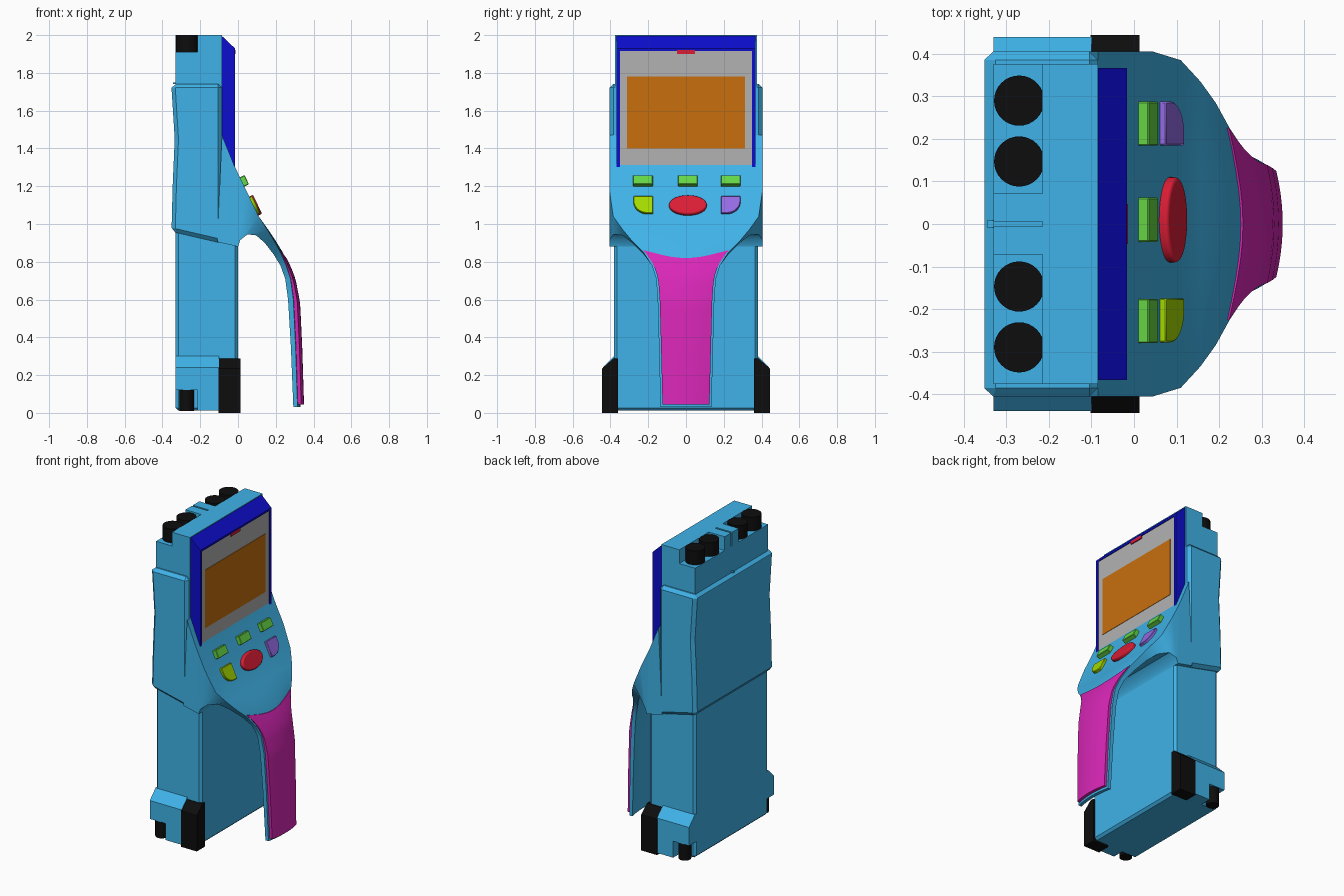
import bpy, bmesh, math
from mathutils import Vector

if "Cube" in bpy.data.objects:
    bpy.data.objects.remove(bpy.data.objects["Cube"])


def mat(name, r, g, b):
    m = bpy.data.materials.new(name)
    m.diffuse_color = (r, g, b, 1)
    m.use_nodes = True
    m.node_tree.nodes["Principled BSDF"].inputs["Base Color"].default_value = m.diffuse_color
    return m


SKY = mat("sky_blue", .05, .45, .81)
NAVY = mat("navy", .004, .004, .62)
BLACK = mat("black", .004, .004, .004)
GREY = mat("grey", .45, .45, .45)
ORANGE = mat("orange", .58, .16, .004)
MAGENTA = mat("magenta", .7, .02, .48)
GREEN = mat("green", .13, .68, .06)
LIME = mat("lime", .38, .7, .0)
PURPLE = mat("purple", .3, .15, .78)
RED = mat("red", .7, .012, .035)


def finish(bm, name, m, bevel=0, seg=1, smooth=False):
    bmesh.ops.recalc_face_normals(bm, faces=bm.faces)
    me = bpy.data.meshes.new(name)
    bm.to_mesh(me)
    bm.free()
    ob = bpy.data.objects.new(name, me)
    bpy.context.collection.objects.link(ob)
    me.materials.append(m)
    if bevel:
        b = ob.modifiers.new("bevel", 'BEVEL')
        b.width, b.segments, b.limit_method = bevel, seg, 'ANGLE'
    if smooth:
        bpy.ops.object.select_all(action='DESELECT')
        ob.select_set(True)
        bpy.context.view_layer.objects.active = ob
        bpy.ops.object.shade_smooth_by_angle(angle=math.radians(35))
    return ob


def prism(name, m, pts, a, b, place, **kw):
    """Extrude a 2D outline from a to b; place(u, v, w) maps it into space."""
    bm = bmesh.new()
    r = [[bm.verts.new(place(u, v, w)) for u, v in pts] for w in (a, b)]
    n = len(pts)
    for i in range(n):
        bm.faces.new((r[0][i], r[0][(i + 1) % n], r[1][(i + 1) % n], r[1][i]))
    bm.faces.new(r[0])
    bm.faces.new(r[1])
    return finish(bm, name, m, **kw)


def side(u, v, w):       # outline in x-z, extruded along y
    return (u, w, v)


def front(u, v, w):      # outline in y-z, extruded along x
    return (w, u, v)


def box(name, m, x, y, z, **kw):
    return prism(name, m, [(x[0], z[0]), (x[1], z[0]), (x[1], z[1]), (x[0], z[1])],
                 y[0], y[1], side, **kw)


def peg(name, x, y, r, z0, z1):
    c = [(x + r * math.cos(i * math.tau / 32), y + r * math.sin(i * math.tau / 32)) for i in range(32)]
    prism(name, BLACK, c, z0, z1, lambda u, v, w: (u, v, w), smooth=True)


# Main case: lower battery block, waisted middle shell, stepped top
box("lower_body", SKY, (-.33, 0), (-.38, .38), (.012, .97), bevel=.015)
prism("middle_shell", SKY, [(-.352, .96), (-.346, 1.2), (-.335, 1.45), (-.352, 1.72), (-.345, 1.742),
      (-.085, 1.742), (-.085, .898)], -.405, .405, side, bevel=.02)
box("top_front", SKY, (-.215, -.085), (-.376, .376), (1.6, 2))
box("top_back", SKY, (-.33, -.21), (-.376, .376), (1.6, 1.91))
for s in (-1, 1):
    box("top_center", SKY, (-.33, -.21), sorted((s * .006, s * .072)), (1.88, 2))
    for y in (.147, .29):
        peg("top_knob", -.27, s * y, .059, 1.9, 2)
box("back_seam", SKY, (-.345, -.33), (-.008, .008), (1.742, 1.75))

# Side feet with bumper and small rear pegs
for s in (-1, 1):
    foot = [(s * .36, .012), (s * .44, .012), (s * .44, .24), (s * .38, .3), (s * .36, .3)]
    rear = [(y, max(z, .12)) for y, z in foot]
    prism("foot_block", SKY, foot, -.215, -.1, front)
    prism("foot_block_rear", SKY, rear, -.33, -.215, front)
    pad = [(s * .36, 0), (s * .444, 0), (s * .444, .235), (s * .385, .287), (s * .36, .287)]
    prism("foot_bumper", BLACK, pad, -.102, .013, front)
    peg("foot_peg", -.272, s * .4, .038, .01, .125)

# Control face flowing into handle: top x,z / underside x,z / half width / crown
SEC = [(-.085, 1.47, -.11, .905, .405, 0), (-.02, 1.31, 0, .88, .405, 0),
       (.045, 1.175, .012, .915, .405, 0), (.11, 1.04, .05, .945, .385, 0),
       (.16, .97, .1, .94, .335, .004), (.2, .91, .15, .9, .285, .008),
       (.237, .85, .2, .84, .225, .012), (.27, .78, .24, .78, .18, .015),
       (.293, .71, .265, .71, .158, .015), (.308, .6, .28, .6, .15, .015),
       (.32, .35, .295, .35, .143, .015), (.33, .03, .308, .03, .135, .015)]
V = [i / 5 for i in range(-5, 6)]


def loft(name, m, rings, **kw):
    bm = bmesh.new()
    rings = [[bm.verts.new(p) for p in r] for r in rings]
    n = len(rings[0])
    for a, b in zip(rings, rings[1:]):
        for i in range(n):
            j = (i + 1) % n
            bm.faces.new((a[i], a[j], b[j], b[i]))
    for end in (rings[0], rings[-1]):      # caps as strips between the two layers
        for i in range(n // 2 - 1):
            bm.faces.new((end[i], end[i + 1], end[n - 2 - i], end[n - 1 - i]))
    return finish(bm, name, m, **kw)


loft("control_face_and_handle", SKY,
     [[(tx - c * v * v, v * w, tz) for v in V] + [(bx - c * v * v, v * w, bz) for v in reversed(V)]
      for tx, tz, bx, bz, w, c in SEC], smooth=True)


def skin(z):
    """Outer x, half width and crown of the handle at height z."""
    for a, b in zip(SEC, SEC[1:]):
        if b[1] <= z <= a[1]:
            t = (a[1] - z) / (a[1] - b[1])
            return [a[k] + (b[k] - a[k]) * t for k in (0, 4, 5)]


# Handle grip: follows the handle skin, with a dipped top edge
rings = []
for i in range(25):
    t = i / 24
    top, low = [], []
    for v in V:
        z = (.82 + .042 * v * v) * (1 - t) + .045 * t
        x, w, c = skin(z)
        x -= c * v * v
        off = .005 + .015 * min(1, t * 3)
        top.append((x + off, v * (w - .011), z))
        low.append((x - .006, v * (w - .011), z))
    rings.append(top + low[::-1])
loft("handle_grip", MAGENTA, rings, smooth=True)

# Screen housing: core, side rails, sloped cap, panel and display
prism("screen_core", NAVY, [(-.09, 1.93), (-.026, 1.93), (-.026, 1.31), (-.07, 1.42), (-.09, 1.42)],
      -.355, .355, side)
rail = [(-.09, 2), (-.016, 1.93), (-.016, 1.295), (-.07, 1.43), (-.09, 1.43)]
for s in (-1, 1):
    prism("screen_rail", NAVY, rail, s * .35, s * .367, side)
prism("screen_cap", NAVY, [(-.09, 2), (-.016, 1.93), (-.016, 1.917), (-.09, 1.917)], -.352, .352, side)
box("screen_panel", GREY, (-.04, -.021), (-.35, .35), (1.31, 1.917))
box("display", ORANGE, (-.03, -.0185), (-.312, .312), (1.4, 1.78))
box("indicator", RED, (-.03, -.014), (-.047, .047), (1.9, 1.92))

# Buttons set square to the sloped control face
UP = Vector((-.434, 0, .901))
OUT = Vector((.901, 0, .434))


def button(name, m, pts, z, h, **kw):
    base = Vector((-.02 + (1.31 - z) * .4815, 0, z))
    prism(name, m, pts, -.02, h, lambda u, v, w: base + Vector((0, u, 0)) + UP * v + OUT * w, **kw)


for y in (-.228, .01, .236):
    button("square_button", GREEN, [(y - .052, -.027), (y + .052, -.027), (y + .052, .027), (y - .052, .027)],
           1.223, .027, bevel=.003)
oval = [(.01 + .1 * math.cos(k * math.tau / 40), .056 * math.sin(k * math.tau / 40)) for k in range(40)]
button("oval_button", RED, oval, 1.095, .022, bevel=.008, seg=3, smooth=True)
for s, m, y in ((-1, LIME, .175), (1, PURPLE, .185)):
    arc = [(s * (y + .03 + .073 * math.sin(k * math.pi / 20)), .02 - .07 * math.cos(k * math.pi / 20))
           for k in range(11)]
    button("quarter_button", m, [(s * y, .05), (s * y, -.05)] + arc + [(s * (y + .103), .05)],
           1.097, .016, bevel=.003, smooth=True)
